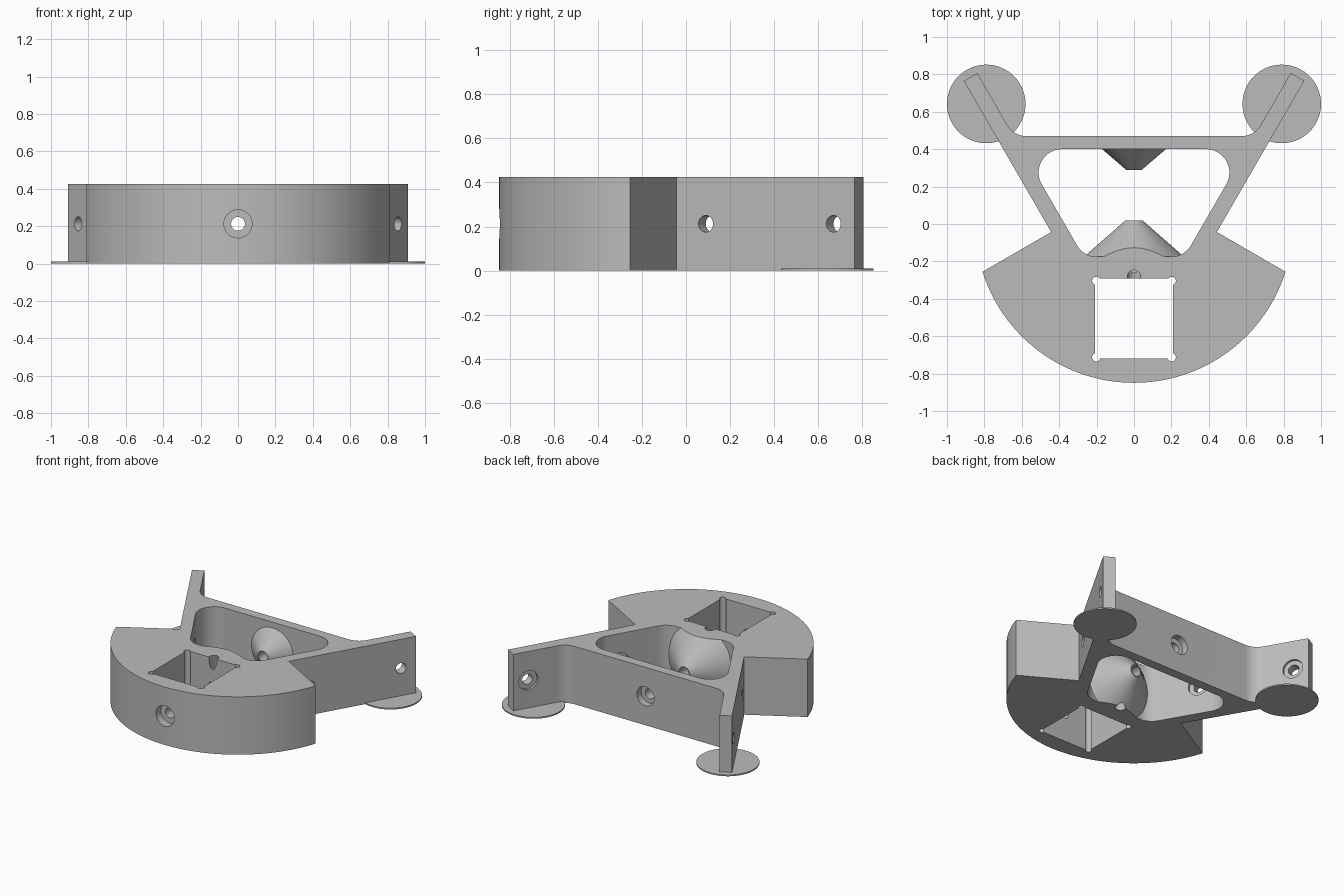
import bpy, bmesh
from math import sin, cos, radians
from mathutils import Vector

H = 0.425          # body height
MID = H / 2        # height of all bolt axes

cube = bpy.data.objects.get("Cube")
if cube:
    bpy.data.objects.remove(cube, do_unlink=True)

grey = bpy.data.materials.new("plain_grey")
grey.use_nodes = True
grey.diffuse_color = (0.5, 0.5, 0.5, 1)
grey.node_tree.nodes["Principled BSDF"].inputs["Base Color"].default_value = (0.5, 0.5, 0.5, 1)


def make(name, bm):
    bmesh.ops.recalc_face_normals(bm, faces=bm.faces)
    mesh = bpy.data.meshes.new(name)
    bm.to_mesh(mesh)
    bm.free()
    mesh.materials.append(grey)
    obj = bpy.data.objects.new(name, mesh)
    bpy.context.collection.objects.link(obj)
    return obj


def prism(name, pts, z0, z1):
    bm = bmesh.new()
    face = bm.faces.new([bm.verts.new((x, y, z0)) for x, y in pts])
    new = bmesh.ops.extrude_face_region(bm, geom=[face])["geom"]
    bmesh.ops.translate(bm, vec=(0, 0, z1 - z0),
                        verts=[v for v in new if isinstance(v, bmesh.types.BMVert)])
    return make(name, bm)


def rod(name, p0, p1, r0, r1=None, sides=48):
    """Cylinder or cone between two points."""
    p0, p1 = Vector(p0), Vector(p1)
    axis = p1 - p0
    bm = bmesh.new()
    bmesh.ops.create_cone(bm, cap_ends=True, segments=sides, radius1=r0,
                          radius2=r0 if r1 is None else r1, depth=axis.length)
    obj = make(name, bm)
    turn = axis.to_track_quat('Z', 'Y').to_matrix().to_4x4()
    obj.data.transform(turn)
    obj.data.transform(turn.Translation((p0 + p1) / 2))
    return obj


def arc(cx, cy, r, a0, a1, n):
    angles = [radians(a0 + (a1 - a0) * i / n) for i in range(n + 1)]
    return [(cx + r * cos(a), cy + r * sin(a)) for a in angles]


def mirrored(pts):
    return pts + [(-x, y) for x, y in reversed(pts) if x > 1e-5]


def combine(target, tool, op):
    mod = target.modifiers.new(op, 'BOOLEAN')
    mod.operation = op
    mod.solver = 'EXACT'
    mod.object = tool
    bpy.context.view_layer.objects.active = target
    bpy.ops.object.modifier_apply(modifier=mod.name)
    bpy.data.objects.remove(tool, do_unlink=True)


# Body: curved front sector, two angled arms and a rear crossbar
half = arc(0, 0, 0.849, -90, -17.5, 36)
half += [(0.443, -0.043), (0.91, 0.765), (0.838, 0.807)]
half += arc(0.574, 0.59, 0.12, -30, -90, 12)
body = prism("body", mirrored(half), 0, H)

# Rounded central pocket
pocket = arc(0.2, -0.055, 0.12, -90, -30, 12) + arc(0.385, 0.275, 0.125, -30, 90, 24)
combine(body, prism("pocket_cutter", mirrored(pocket), -0.1, H + 0.1), 'DIFFERENCE')

# Facing cones inside the pocket, the front one trimmed to the body height
front_cone = rod("front_cone", (0, -0.2, MID), (0, 0.02, MID), 0.296, 0.045, 96)
slab = prism("slab", [(-1, -1), (1, -1), (1, 1), (-1, 1)], 0, H)
combine(front_cone, slab, 'INTERSECT')
combine(body, front_cone, 'UNION')
rear_cone = rod("rear_cone", (0, 0.41, MID), (0, 0.29, MID), 0.182, 0.042, 64)
combine(body, rear_cone, 'UNION')

# Square opening with relieved corners
corners = [(-0.208, -0.72), (0.208, -0.72), (0.208, -0.292), (-0.208, -0.292)]
cutters = [prism("square_cutter", corners, -0.1, H + 0.1)]
for x, y in corners:
    cx, cy = x * 0.97, y + (0.007 if y < -0.5 else -0.012)
    cutters.append(rod("corner_cutter", (cx, cy, -0.1), (cx, cy, H + 0.1), 0.022, sides=24))

# Slanted channel from the square opening down to the pocket
top, low = Vector((0, -0.283, H)), Vector((0, -0.14, 0))
cutters.append(rod("slant_cutter", top + (top - low) * 0.2, low - (top - low) * 0.2, 0.035))

# Long axial bore with a counterbore at each end
cutters.append(rod("axial_cutter", (0, -1, MID), (0, 1, MID), 0.037))
cutters.append(rod("front_counterbore", (0, -1, MID), (0, -0.79, MID), 0.075))
cutters.append(rod("rear_counterbore", (0, 0.42, MID), (0, 0.6, MID), 0.07))

# Bolt holes through the arms, counterbored on the inner faces
for side in (-1, 1):
    n = Vector((side * cos(radians(30)), -0.5, 0))
    for y in (0.09, 0.67):
        p = Vector((side * (0.443 + (y + 0.043) * 0.577), y, MID))
        cutters.append(rod("arm_hole_cutter", p + n * 0.1, p - n * 0.13, 0.038))
        cutters.append(rod("arm_counterbore", p - n * 0.065, p - n * 0.13, 0.07))

for cutter in cutters:
    combine(body, cutter, 'DIFFERENCE')

# Thin round pads under the arm ends
parts = [body]
for name, side in (("left_foot_pad", 1), ("right_foot_pad", -1)):
    parts.append(rod(name, (side * 0.79, 0.642, 0), (side * 0.79, 0.642, 0.01), 0.21, sides=72))

# Smooth curves with sharp edges kept
bpy.ops.object.select_all(action='DESELECT')
for obj in parts:
    obj.select_set(True)
bpy.context.view_layer.objects.active = body
bpy.ops.object.shade_smooth_by_angle(angle=radians(20))
